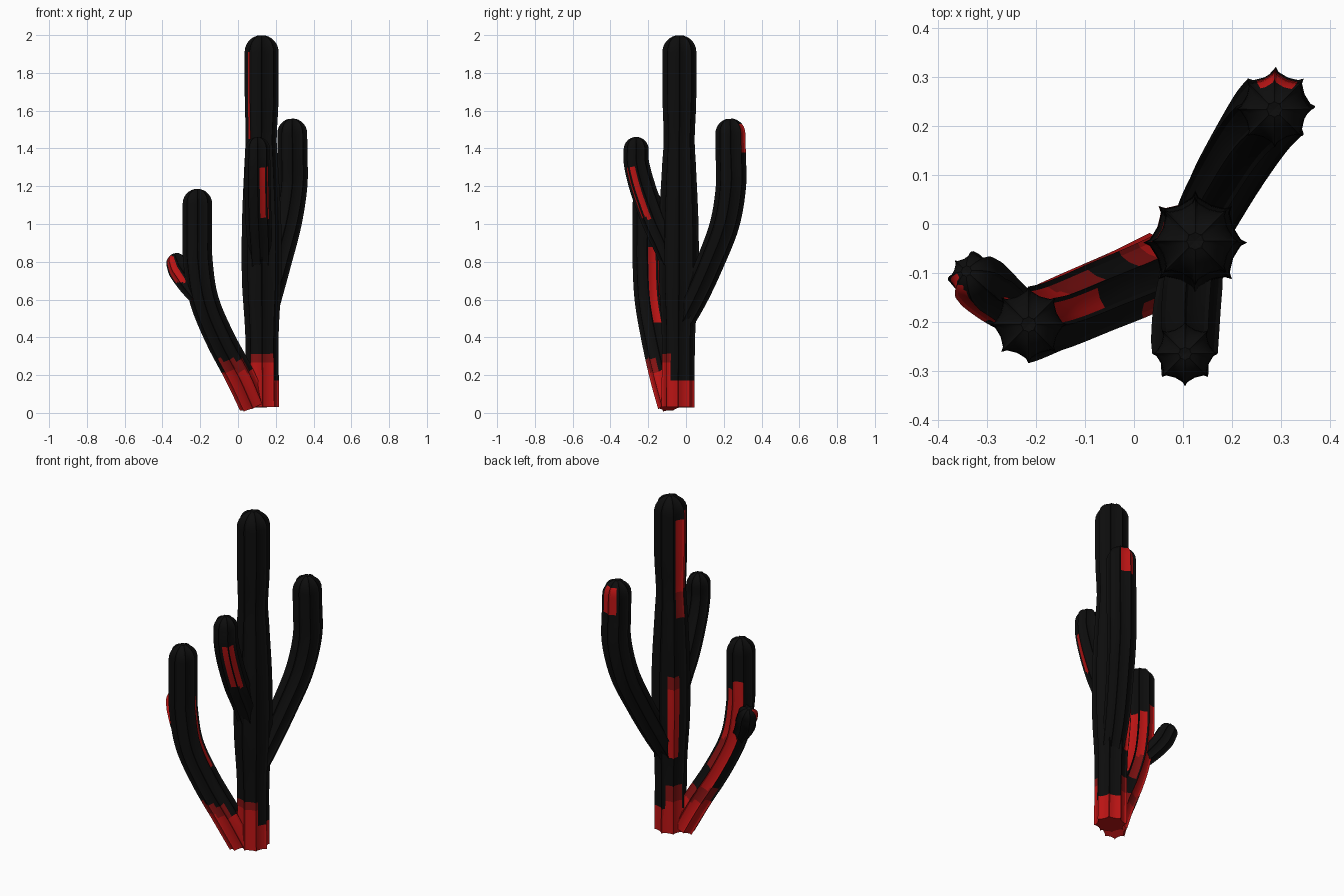
import bpy, bmesh
from math import sin, cos, pi, degrees
from mathutils import Vector

cube = bpy.data.objects.get("Cube")
if cube:
    bpy.data.objects.remove(cube, do_unlink=True)


def material(name, colour):
    m = bpy.data.materials.new(name)
    m.use_nodes = True
    m.diffuse_color = (*colour, 1)
    m.node_tree.nodes["Principled BSDF"].inputs["Base Color"].default_value = (*colour, 1)
    return m


MATS = [material("black", (0.004, 0.004, 0.004)),
        material("red", (0.5, 0.007, 0.007)),
        material("dark red", (0.22, 0.006, 0.006))]
BLACK, RED, DARK = range(3)

# One rib of the cross-section: (fraction of the rib, radius factor)
RIBS = 8
RIB = [(0, 1), (.09, .88), (.25, .83), (.5, .79), (.75, .83), (.91, .88)]
PROFILE = [((k + f) * 2 * pi / RIBS, r) for k in range(RIBS) for f, r in RIB]
N = len(PROFILE)


def spline(points, steps=8):
    """Smooth path through points of (x, y, z, radius)."""
    p = [Vector(q) for q in points]
    p = [2 * p[0] - p[1]] + p + [2 * p[-1] - p[-2]]
    path = []
    for a, b, c, d in zip(p, p[1:], p[2:], p[3:]):
        for i in range(steps):
            t = i / steps
            path.append(0.5 * (2 * b + (c - a) * t + (2 * a - 5 * b + 4 * c - d) * t ** 2
                               + (3 * b - a - 3 * c + d) * t ** 3))
    return path + [p[-2]]


def stem(name, points, patches):
    """Ribbed tube with a domed tip; patches are (angle from, angle to, z from, z to, colour)."""
    path = spline(points)
    bm = bmesh.new()
    rings = []

    def ring(centre, tangent, radius):
        u = Vector((1, 0, 0))
        u = (u - tangent * u.dot(tangent)).normalized()
        v = tangent.cross(u)
        rings.append([bm.verts.new(centre + (u * cos(a) + v * sin(a)) * radius * r)
                      for a, r in PROFILE])

    for i, q in enumerate(path):
        t = (path[min(i + 1, len(path) - 1)] - path[max(i - 1, 0)]).to_3d().normalized()
        ring(q.to_3d(), t, q.w)
    # domed tip with a small dimple
    end, radius = path[-1].to_3d(), path[-1].w
    for k in range(1, 7):
        a = k * pi / 14
        ring(end + t * radius * sin(a), t, radius * cos(a))
    tip = bm.verts.new(end + t * radius * 0.93)

    def paint(face, angle):
        z = face.calc_center_median().z
        for a0, a1, z0, z1, colour in patches:
            if (angle - a0) % 360 <= a1 - a0 and z0 <= z <= z1:
                face.material_index = colour

    for j in range(N):
        k = (j + 1) % N
        a1 = PROFILE[k][0] if k else 2 * pi
        angle = degrees(PROFILE[j][0] + a1) / 2
        for low, high in zip(rings, rings[1:]):
            paint(bm.faces.new((low[j], low[k], high[k], high[j])), angle)
        bm.faces.new((rings[-1][j], rings[-1][k], tip))
    bm.faces.new(rings[0][::-1]).material_index = RED

    mesh = bpy.data.meshes.new(name)
    bm.to_mesh(mesh)
    bm.free()
    for m in MATS:
        mesh.materials.append(m)
    obj = bpy.data.objects.new(name, mesh)
    bpy.context.collection.objects.link(obj)
    bpy.ops.object.select_all(action='DESELECT')
    obj.select_set(True)
    bpy.context.view_layer.objects.active = obj
    bpy.ops.object.shade_smooth_by_angle()


# Main trunk
stem("trunk",
     [(.13, -.042, .03, .088), (.127, -.04, .4, .088), (.125, -.038, .7, .104),
      (.125, -.038, 1.0, .104), (.123, -.037, 1.3, .09), (.123, -.036, 1.45, .082),
      (.125, -.035, 1.65, .089), (.125, -.035, 1.91, .09)],
     [(0, 360, 0, .19, RED), (225, 325, 0, .26, RED), (225, 325, .26, .33, DARK),
      (100, 175, 0, .23, RED), (100, 175, .23, .31, DARK),
      (115, 157, .47, .88, RED), (115, 157, .88, .98, DARK),
      (145, 178, 1.45, 1.88, RED), (145, 178, 1.31, 1.45, DARK),
      (188, 222, 1.45, 1.9, RED)])

# Arm rising behind the trunk
stem("back_arm",
     [(.13, -.03, .46, .06), (.165, .05, .62, .07), (.21, .13, .8, .074),
      (.258, .205, 1.0, .078), (.287, .238, 1.2, .08), (.288, .237, 1.36, .08),
      (.287, .235, 1.48, .079)],
     [(50, 125, 1.38, 1.53, RED)])

# Short arm in front of the trunk
stem("front_arm",
     [(.12, -.06, .76, .06), (.115, -.115, .9, .066), (.108, -.172, 1.03, .069),
      (.104, -.232, 1.2, .069), (.104, -.262, 1.32, .067), (.104, -.264, 1.395, .066)],
     [(285, 310, 1.03, 1.3, RED), (318, 350, 1.03, 1.3, RED)])

# Long arm leaning out from the base
stem("side_arm",
     [(.08, -.075, .04, .075), (.008, -.115, .2, .079), (-.098, -.16, .4, .078),
      (-.18, -.195, .6, .077), (-.212, -.205, .8, .078), (-.215, -.205, .95, .078),
      (-.215, -.205, 1.108, .078)],
     [(0, 360, 0, .22, RED), (225, 340, .22, .28, DARK), (45, 175, .22, .3, DARK),
      (92, 133, .3, .95, RED), (50, 85, .42, .6, DARK), (50, 85, .6, .9, RED),
      (5, 42, .48, .88, RED)])

# Small bud on the side arm
stem("bud",
     [(-.215, -.195, .61, .045), (-.265, -.16, .68, .055), (-.305, -.127, .745, .06),
      (-.323, -.112, .79, .057)],
     [(185, 262, .69, .83, RED)])
